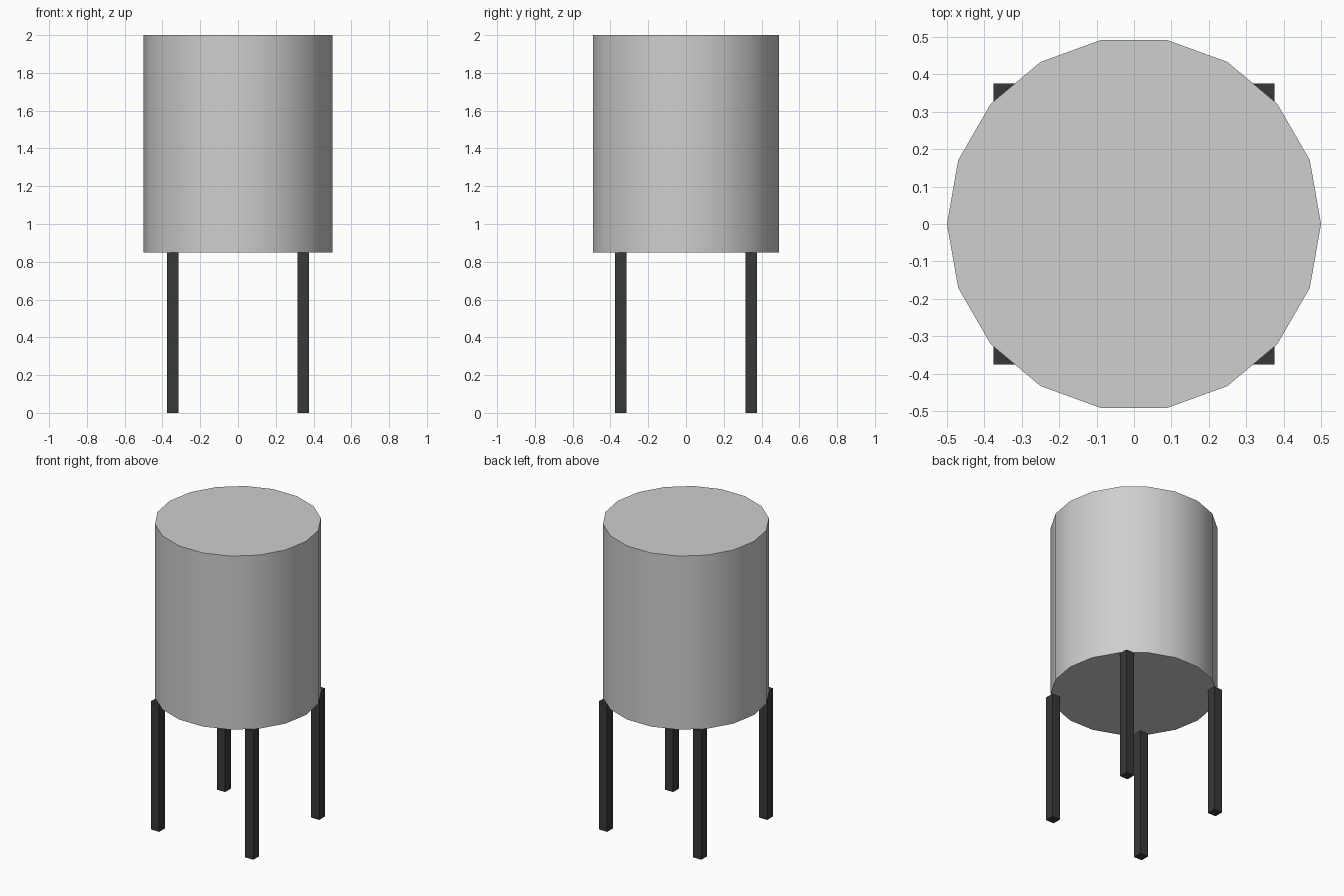
import bpy
import math

cube = bpy.data.objects.get("Cube")
if cube:
    bpy.data.objects.remove(cube, do_unlink=True)


def make_material(name, value):
    mat = bpy.data.materials.new(name)
    mat.use_nodes = True
    color = (value, value, value, 1)
    mat.diffuse_color = color
    mat.node_tree.nodes["Principled BSDF"].inputs["Base Color"].default_value = color
    return mat


light_gray = make_material("light_gray", 0.62)
charcoal = make_material("charcoal", 0.04)

LEG_HEIGHT = 0.85
LEG_WIDTH = 0.06
LEG_OFFSET = 0.345
TANK_HEIGHT = 2 - LEG_HEIGHT

# Tank: an 18-sided drum with corners on the x axis
bpy.ops.mesh.primitive_cylinder_add(
    vertices=18, radius=0.5, depth=TANK_HEIGHT,
    location=(0, 0, LEG_HEIGHT + TANK_HEIGHT / 2),
    rotation=(0, 0, math.pi / 2))
tank = bpy.context.object
tank.name = "tank"
tank.data.materials.append(light_gray)
bpy.ops.object.shade_smooth_by_angle(angle=math.radians(30))

# Legs: four square posts under the tank
for y_name, y_sign in (("front", -1), ("back", 1)):
    for x_name, x_sign in (("right", -1), ("left", 1)):
        bpy.ops.mesh.primitive_cube_add(
            size=1, location=(x_sign * LEG_OFFSET, y_sign * LEG_OFFSET, LEG_HEIGHT / 2))
        leg = bpy.context.object
        leg.name = f"{y_name}_{x_name}_leg"
        leg.scale = (LEG_WIDTH, LEG_WIDTH, LEG_HEIGHT)
        bpy.ops.object.transform_apply(location=False, rotation=False, scale=True)
        leg.data.materials.append(charcoal)
